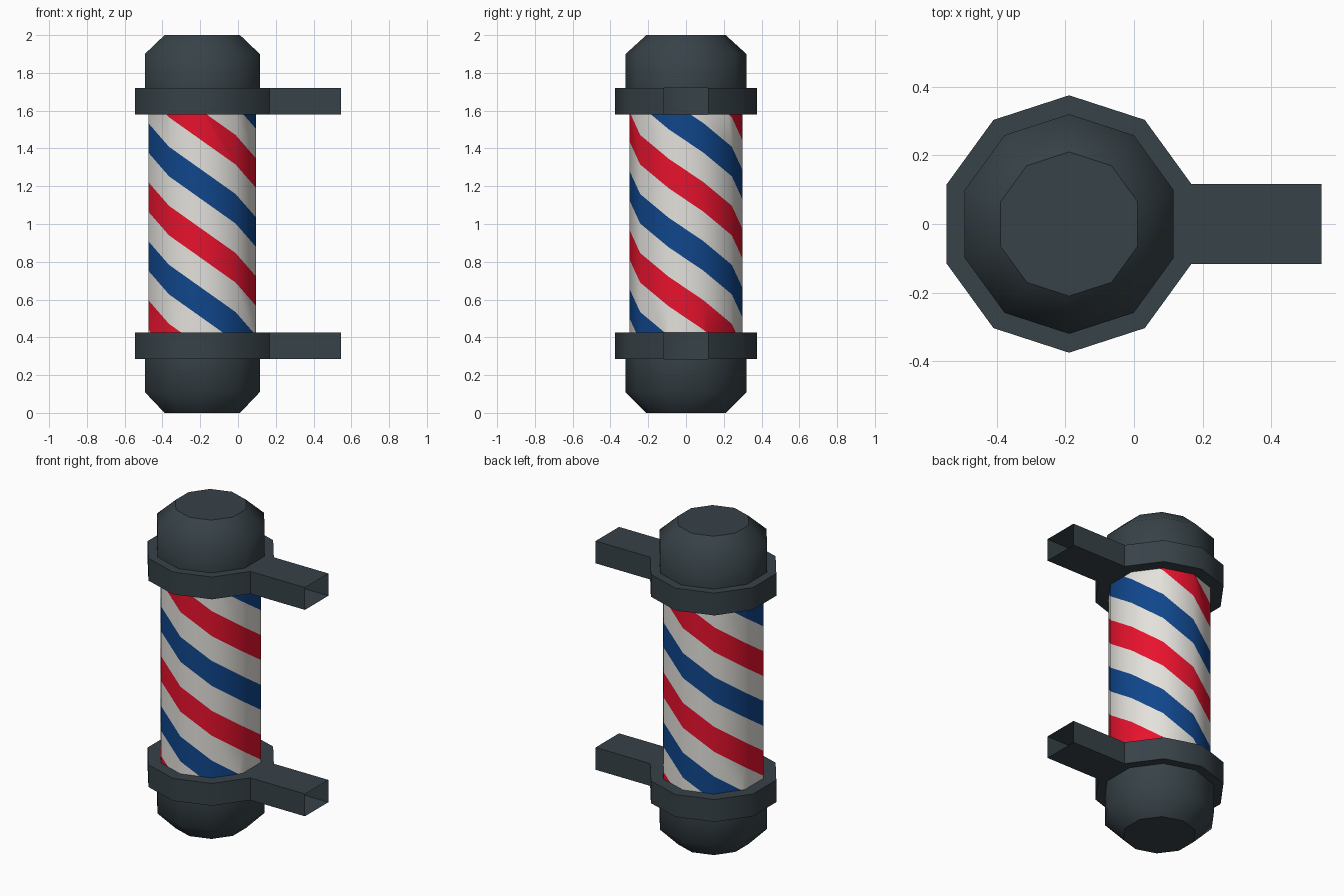
import bpy, bmesh, math

if "Cube" in bpy.data.objects:
    bpy.data.objects.remove(bpy.data.objects["Cube"])

SIDES = 10
CX = -0.189                      # axis of the pole
ARM_END = 0.546


def material(name, rgb):
    m = bpy.data.materials.new(name)
    m.diffuse_color = (*rgb, 1)
    m.use_nodes = True
    m.node_tree.nodes["Principled BSDF"].inputs["Base Color"].default_value = m.diffuse_color
    return m


SLATE = material("dark slate", (0.038, 0.054, 0.064))
WHITE = material("off white", (0.775, 0.755, 0.715))
RED = material("red", (0.80, 0.006, 0.026))
BLUE = material("blue", (0.005, 0.061, 0.26))


def point(i, r, z):
    """Corner i of the ten-sided section."""
    a = math.radians(18 + 36 * i)
    return (CX + r * math.cos(a), r * math.sin(a), z)


def ring(bm, r, z):
    return [bm.verts.new(point(i, r, z)) for i in range(SIDES)]


def bridge(bm, a, b, skip=()):
    for i in range(SIDES):
        if i not in skip:
            j = (i + 1) % SIDES
            bm.faces.new((a[i], a[j], b[j], b[i]))


def finish(bm, name, mats, limit=50):
    """Smooth the round sides, keep the flat ends and hard corners sharp."""
    bmesh.ops.recalc_face_normals(bm, faces=bm.faces)
    for f in bm.faces:
        f.smooth = True
    for e in bm.edges:
        flat_end = any(len(f.verts) == SIDES for f in e.link_faces)
        e.smooth = not flat_end and e.calc_face_angle(0) < math.radians(limit)
    me = bpy.data.meshes.new(name)
    bm.to_mesh(me)
    bm.free()
    for m in mats:
        me.materials.append(m)
    ob = bpy.data.objects.new(name, me)
    bpy.context.collection.objects.link(ob)
    return ob


def cap(name, z_base, z_shoulder, z_end):
    """Chamfered end cap."""
    bm = bmesh.new()
    base = ring(bm, 0.32, z_base)
    shoulder = ring(bm, 0.32, z_shoulder)
    end = ring(bm, 0.21, z_end)
    bridge(bm, base, shoulder)
    bridge(bm, shoulder, end)
    bm.faces.new(end)
    finish(bm, name, [SLATE])


def bracket(name, z_pole, z_cap):
    """Collar with an open-ended square arm drawn out of its +x side."""
    bm = bmesh.new()
    inner_pole, outer_pole = ring(bm, 0.30, z_pole), ring(bm, 0.375, z_pole)
    outer_cap, inner_cap = ring(bm, 0.375, z_cap), ring(bm, 0.32, z_cap)
    arm_side = SIDES - 1         # side between corners 9 and 0 faces +x
    bridge(bm, inner_pole, outer_pole)
    bridge(bm, outer_pole, outer_cap, skip=(arm_side,))
    bridge(bm, outer_cap, inner_cap)
    root = [outer_pole[9], outer_pole[0], outer_cap[0], outer_cap[9]]
    tip = [bm.verts.new((ARM_END, v.co.y, v.co.z)) for v in root]
    for k in range(4):
        n = (k + 1) % 4
        bm.faces.new((root[k], root[n], tip[n], tip[k]))
    finish(bm, name, [SLATE], 40)


def striped_pole(z0, z1):
    """Slanted bands on every side, welded, then trimmed to height."""
    drop, band, start = 0.125, 0.15625, 2.315
    colour = (1, 0, 2, 0)        # red, white, blue, white
    bm = bmesh.new()
    for i in range(SIDES):
        for k in range(-15, 7):
            za = start - drop * i + band * k
            zb = za - drop
            f = bm.faces.new([bm.verts.new(point(c, 0.30, z)) for c, z in
                              ((i, za), (i + 1, zb), (i + 1, zb + band), (i, za + band))])
            f.material_index = colour[k % 4]
    bmesh.ops.remove_doubles(bm, verts=bm.verts, dist=0.0005)
    for z, n in ((z0, -1), (z1, 1)):
        bmesh.ops.bisect_plane(bm, geom=bm.verts[:] + bm.edges[:] + bm.faces[:],
                               plane_co=(0, 0, z), plane_no=(0, 0, n), clear_outer=True)
    finish(bm, "striped_pole", [WHITE, RED, BLUE])


striped_pole(0.425, 1.58)
cap("top_cap", 1.72, 1.90, 2.0)
cap("bottom_cap", 0.285, 0.11, 0.0)
bracket("top_bracket", 1.58, 1.72)
bracket("bottom_bracket", 0.425, 0.285)
